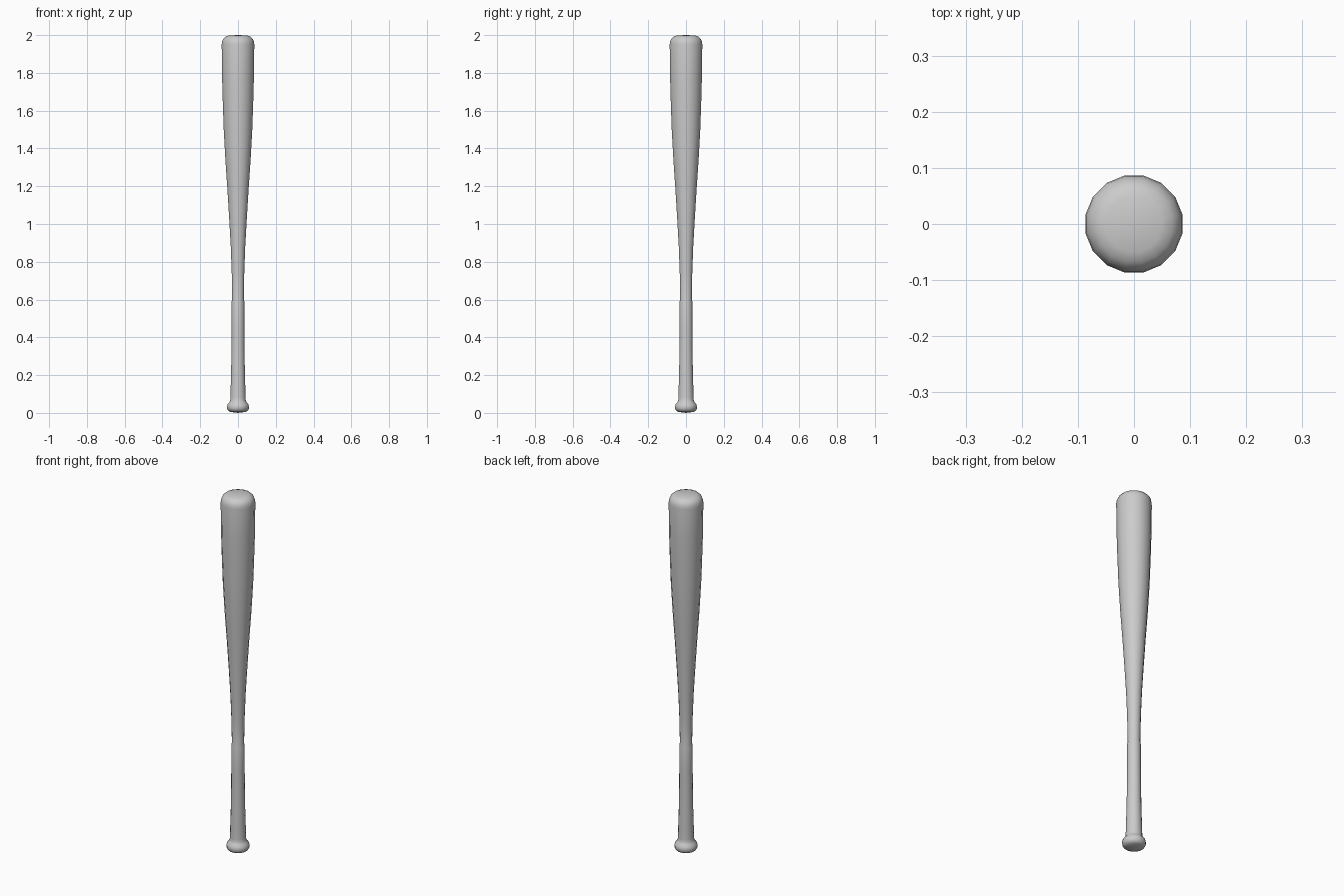
import bpy, bmesh, math

if "Cube" in bpy.data.objects:
    bpy.data.objects.remove(bpy.data.objects["Cube"])

SIDES = 16


def lathe(name, profile):
    """Revolve (radius, z) points about z; radius 0 makes a pole."""
    bm = bmesh.new()
    rings = []
    for r, z in profile:
        if r == 0:
            rings.append([bm.verts.new((0, 0, z))] * SIDES)
        else:
            angles = [2 * math.pi * (i + 0.5) / SIDES for i in range(SIDES)]
            rings.append([bm.verts.new((r * math.cos(a), r * math.sin(a), z)) for a in angles])
    for lo, hi in zip(rings, rings[1:]):
        for i in range(SIDES):
            j = (i + 1) % SIDES
            corners = list(dict.fromkeys([lo[i], lo[j], hi[j], hi[i]]))
            bm.faces.new(corners)
    bmesh.ops.recalc_face_normals(bm, faces=bm.faces)
    mesh = bpy.data.meshes.new(name)
    bm.to_mesh(mesh)
    bm.free()
    obj = bpy.data.objects.new(name, mesh)
    bpy.context.collection.objects.link(obj)
    bpy.context.view_layer.objects.active = obj
    obj.select_set(True)
    bpy.ops.object.shade_smooth_by_angle(angle=math.radians(60))
    obj.select_set(False)
    return obj


# One continuous body: knob, taped grip with a small step, taper, barrel, domed end
lathe("bat", [
    (0, 0.005), (0.040, 0.005), (0.052, 0.011), (0.058, 0.021), (0.059, 0.033),
    (0.056, 0.045), (0.047, 0.055), (0.042, 0.066), (0.041, 0.08),
    (0.040, 0.12), (0.037, 0.22), (0.035, 0.34), (0.034, 0.46), (0.034, 0.59),
    (0.031, 0.605), (0.034, 0.75), (0.039, 0.88), (0.047, 1.02), (0.057, 1.18),
    (0.068, 1.34), (0.077, 1.50), (0.082, 1.64), (0.086, 1.78), (0.088, 1.95),
    (0.086, 1.966), (0.080, 1.98), (0.069, 1.991), (0.050, 1.998), (0, 2.0),
])
bpy.data.objects["bat"].data.vertices[0].co.z = 0.0
